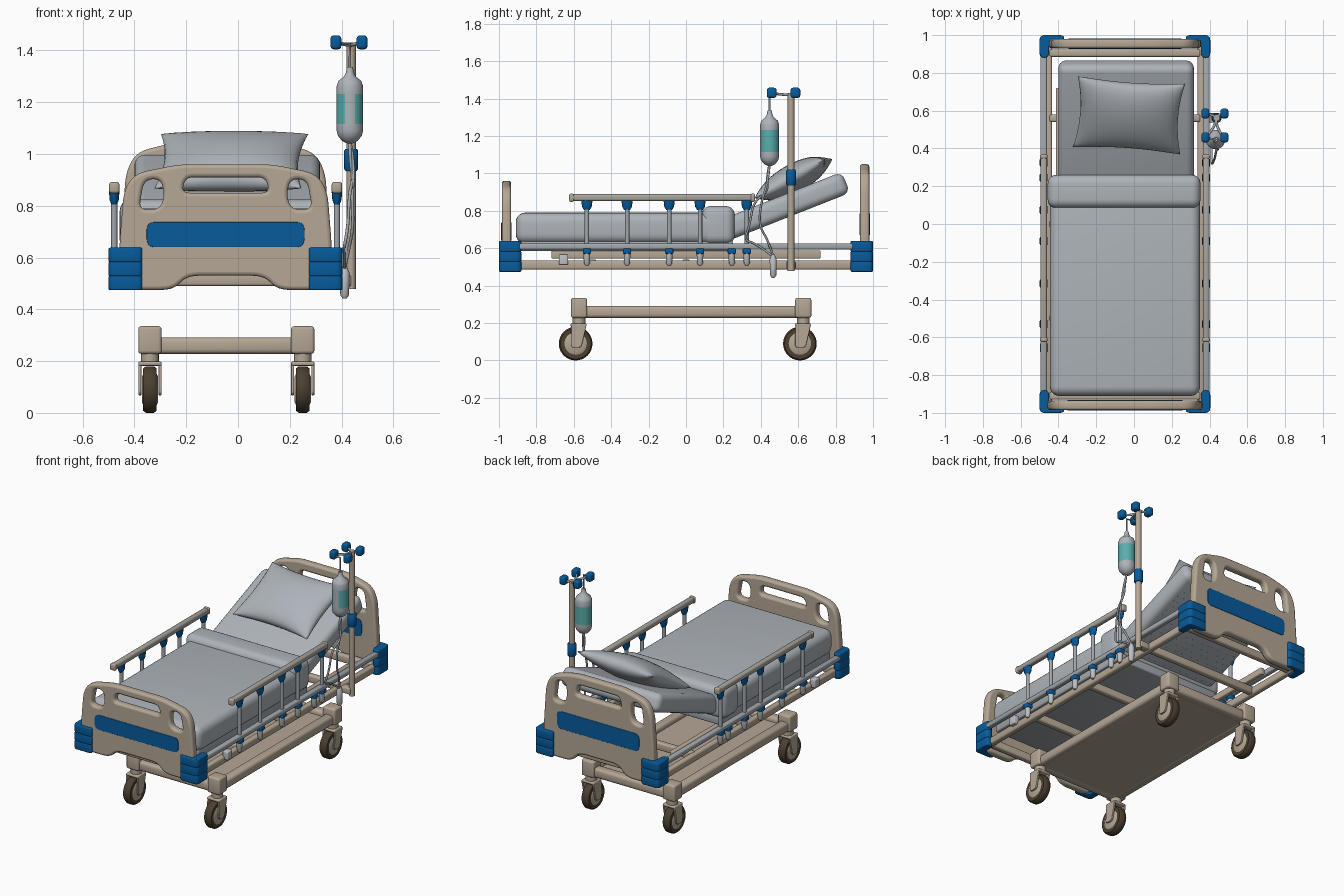
import bpy, bmesh, math
from mathutils import Matrix, Vector

if "Cube" in bpy.data.objects:
    bpy.data.objects.remove(bpy.data.objects["Cube"])

CX = -0.048  # the bed's own centre line


def material(name, rgb):
    m = bpy.data.materials.new(name)
    m.diffuse_color = (*rgb, 1)
    m.use_nodes = True
    m.node_tree.nodes["Principled BSDF"].inputs["Base Color"].default_value = m.diffuse_color
    return m


BEIGE = material("beige_paint", (0.46, 0.385, 0.30))
BLUE = material("blue_plastic", (0.002, 0.105, 0.33))
SHEET = material("grey_bedding", (0.42, 0.455, 0.49))
METAL = material("light_metal", (0.36, 0.39, 0.42))
PALE = material("pale_plastic", (0.52, 0.54, 0.56))
TAUPE = material("taupe_rail", (0.40, 0.375, 0.34))
TEAL = material("teal_label", (0.10, 0.43, 0.42))
TYRE = material("brown_tyre", (0.07, 0.05, 0.03))


def from_bmesh(name, bm, mat):
    me = bpy.data.meshes.new(name)
    bmesh.ops.recalc_face_normals(bm, faces=bm.faces)
    bm.to_mesh(me)
    bm.free()
    me.materials.append(mat)
    ob = bpy.data.objects.new(name, me)
    bpy.context.collection.objects.link(ob)
    return ob


def box(name, lo, hi, mat, r=0.0, rot=None, seg=3):
    bm = bmesh.new()
    bmesh.ops.create_cube(bm, size=1)
    lo, hi = Vector(lo), Vector(hi)
    bmesh.ops.scale(bm, vec=hi - lo, verts=bm.verts)
    if r:
        bmesh.ops.bevel(bm, geom=bm.edges[:], offset=r, segments=seg, profile=0.5, affect='EDGES')
    ob = from_bmesh(name, bm, mat)
    ob.location = (lo + hi) / 2
    if rot:
        ob.rotation_euler = rot
    return ob


def lathe(name, profile, loc, mat, seg=28, rot=None):
    bm = bmesh.new()
    rings = [[bm.verts.new((r * math.cos(2 * math.pi * i / seg), r * math.sin(2 * math.pi * i / seg), z))
              for i in range(seg)] for r, z in profile]
    for a, b in zip(rings, rings[1:]):
        for i in range(seg):
            j = (i + 1) % seg
            bm.faces.new((a[i], a[j], b[j], b[i]))
    bm.faces.new(rings[0])
    bm.faces.new(rings[-1])
    ob = from_bmesh(name, bm, mat)
    ob.location = loc
    if rot:
        ob.rotation_euler = rot
    return ob


def to_mesh(ob):
    bpy.ops.object.select_all(action='DESELECT')
    ob.select_set(True)
    bpy.context.view_layer.objects.active = ob
    bpy.ops.object.convert(target='MESH')


def tube(name, pts, radius, mat, smooth=False, res=4):
    cu = bpy.data.curves.new(name, 'CURVE')
    cu.dimensions = '3D'
    cu.bevel_depth, cu.bevel_resolution, cu.use_fill_caps = radius, res, True
    sp = cu.splines.new('NURBS' if smooth else 'POLY')
    sp.points.add(len(pts) - 1)
    for p, c in zip(sp.points, pts):
        p.co = (*c, 1)
    if smooth:
        sp.use_endpoint_u, sp.order_u, sp.resolution_u = True, 3, 6
    cu.materials.append(mat)
    ob = bpy.data.objects.new(name, cu)
    bpy.context.collection.objects.link(ob)
    to_mesh(ob)


def rounded(poly, r, n=5):
    out = []
    for i, p in enumerate(poly):
        p, a, b = Vector(p), Vector(poly[i - 1]), Vector(poly[(i + 1) % len(poly)])
        s = p + (a - p).normalized() * min(r, (a - p).length * 0.49)
        e = p + (b - p).normalized() * min(r, (b - p).length * 0.49)
        out += [s.lerp(p, t / n).lerp(p.lerp(e, t / n), t / n) for t in range(n + 1)]
    return out


def plate(name, loops, thick, bevel, loc, mat, rot=(0, 0, 0)):
    cu = bpy.data.curves.new(name, 'CURVE')
    cu.dimensions, cu.fill_mode = '2D', 'BOTH'
    cu.extrude, cu.bevel_depth, cu.bevel_resolution = thick / 2 - bevel, bevel, 2
    cu.offset = -bevel
    for pts in loops:
        sp = cu.splines.new('POLY')
        sp.points.add(len(pts) - 1)
        for p, c in zip(sp.points, pts):
            p.co = (c[0], c[1], 0, 1)
        sp.use_cyclic_u = True
    cu.materials.append(mat)
    ob = bpy.data.objects.new(name, cu)
    ob.location, ob.rotation_euler = loc, rot
    bpy.context.collection.objects.link(ob)
    to_mesh(ob)


def mirrored(half):
    return half + [(-x, z) for x, z in reversed(half)]


# Head and foot boards with openings and a blue panel
def board(name, y, k, w):
    def fit(pts):
        return [(x * w, 0.475 + (z - 0.475) * k) for x, z in pts]
    outer = mirrored([(0.15, 0.53), (0.2, 0.475), (0.41, 0.475), (0.41, 0.65), (0.393, 0.86), (0.35, 0.925), (0.18, 0.96)])
    slot = mirrored([(0.17, 0.85), (0.155, 0.91)])
    side = [(0.335, 0.785), (0.255, 0.785), (0.235, 0.84), (0.25, 0.905), (0.315, 0.9)]
    loops = [rounded(fit(outer), 0.05), rounded(fit(slot), 0.03), rounded(fit(side), 0.035),
             rounded(fit([(-x, z) for x, z in side]), 0.035)]
    up = (math.pi / 2, 0, 0)
    plate(name, loops, 0.05, 0.014, (CX, y, 0), BEIGE, up)
    panel = mirrored([(0.29, 0.64), (0.305, 0.66), (0.305, 0.72), (0.29, 0.737)])
    plate(name + "_panel", [rounded(fit(panel), 0.02)], 0.056, 0.002, (CX, y, 0), BLUE, up)


board("footboard", -0.96, 1.0, 1.0)
board("headboard", 0.955, 1.185, 0.98)

# Ribbed blue corner bumpers
for sx in (-1, 1):
    for sy in (-1, 1):
        pts = [(0, 0), (0.13, 0), (0.13, 0.03), (0.05, 0.04), (0.05, 0.12), (0, 0.12)]
        pts = [(sx * (0.452 - a), sy * (1 - b)) for a, b in pts]
        for k in range(3):
            plate("corner_bumper", [rounded(pts, 0.028)], 0.056, 0.006, (CX, 0, 0.502 + k * 0.054), BLUE)

# Bed frame: side rails, grey side bars, inner frame, cross bars
for s in (-1, 1):
    x = CX + s * 0.405
    box("side_rail", (x - 0.02, -0.95, 0.485), (x + 0.02, 0.95, 0.535), BEIGE, 0.012)
    x = CX + s * 0.43
    box("side_bar", (x - 0.018, -0.9, 0.592), (x + 0.018, 0.9, 0.626), METAL, 0.01)
    x = CX + s * 0.35
    box("inner_rail", (x - 0.015, -0.72, 0.545), (x + 0.015, 0.72, 0.588), BEIGE, 0.006)
for y in (-0.91, -0.5, 0.0, 0.56, 0.905):
    box("cross_bar", (CX - 0.4, y - 0.02, 0.49), (CX + 0.4, y + 0.02, 0.54), BEIGE, 0.01)
box("foot_platform", (CX - 0.38, -0.89, 0.585), (CX + 0.38, 0.25, 0.64), METAL, 0.01)

# Mattress, blanket fold, raised back section
box("mattress", (-0.445, -0.91, 0.625), (0.35, 0.22, 0.79), SHEET, 0.05, seg=5)
box("blanket_fold", (-0.457, 0.085, 0.622), (0.352, 0.26, 0.825), SHEET, 0.045, seg=5)
TILT = math.radians(21.5)
box("back_mattress", (-0.4, 0.17, 0.762), (0.317, 0.88, 0.882), SHEET, 0.04, (TILT, 0, 0), 5)
along = Vector((0, math.cos(TILT), math.sin(TILT)))
for i in range(15):
    c = Vector((CX, 0.23, 0.655)) + along * (0.04 * i)
    tube("back_slat", [c - Vector((0.32, 0, 0)), c + Vector((0.32, 0, 0))], 0.013, METAL, res=1)

# Pillow: two puffed sheets with pulled-in edges
bm = bmesh.new()
N = 18
for side in (-1, 1):
    grid = []
    for i in range(N + 1):
        row = []
        for j in range(N + 1):
            u, v = -math.cos(math.pi * i / N), -math.cos(math.pi * j / N)
            z = side * 0.078 * (max(0, (1 - u * u) * (1 - v * v))) ** 0.45
            row.append(bm.verts.new((u * 0.285 * (1 - 0.09 * (1 - v * v)), v * 0.215 * (1 - 0.11 * (1 - u * u)), z)))
        grid.append(row)
    for i in range(N):
        for j in range(N):
            bm.faces.new((grid[i][j], grid[i + 1][j], grid[i + 1][j + 1], grid[i][j + 1]))
bmesh.ops.remove_doubles(bm, verts=bm.verts, dist=0.0004)
pillow = from_bmesh("pillow", bm, SHEET)
pillow.matrix_world = (Matrix.Translation((-0.026, 0.575, 0.972)) @ Matrix.Rotation(math.radians(-4), 4, 'Z')
                       @ Matrix.Rotation(math.radians(29), 4, 'X'))

# Folding side guards
for s in (-1, 1):
    x = CX + s * 0.43
    box("guard_top_rail", (x - 0.018, -0.615, 0.852), (x + 0.018, 0.36, 0.89), TAUPE, 0.012)
    for y in (-0.612, 0.357):
        box("guard_rail_end", (x - 0.02, y - 0.013, 0.848), (x + 0.02, y + 0.013, 0.892), BEIGE, 0.01)
    for y in (-0.53, -0.315, -0.09, 0.075, 0.325):
        tube("guard_post", [(x, y, 0.55), (x, y, 0.82)], 0.012, METAL)
        cap = lathe("guard_cap", [(0.016, 0.805), (0.026, 0.822), (0.03, 0.855)], (x, y, 0), BLUE, 16)
        cap.scale.x = 0.68
    for y in (-0.53, -0.315, -0.09, 0.075, 0.245, 0.325):
        box("guard_bracket", (x - 0.021, y - 0.022, 0.57), (x + 0.021, y + 0.022, 0.598), BLUE, 0.006)
        lathe("guard_cup", [(0.008, 0.508), (0.016, 0.52), (0.018, 0.572)], (x, y, 0), PALE, 16)
    box("guard_latch", (x - 0.02, -0.68, 0.512), (x + 0.02, -0.63, 0.568), PALE, 0.006)

# Wheeled base
XS, YS = (-0.34, 0.25), (-0.572, 0.627)
for x in XS:
    box("base_side_tube", (x - 0.032, YS[0], 0.228), (x + 0.032, YS[1], 0.292), BEIGE, 0.018)
for y in YS:
    box("base_end_tube", (XS[0], y - 0.032, 0.228), (XS[1], y + 0.032, 0.292), BEIGE, 0.018)
box("base_plate", (XS[0], YS[0], 0.23), (XS[1], YS[1], 0.262), BEIGE)
for x in XS:
    for y in YS:
        box("base_post", (x - 0.045, y - 0.043, 0.228), (x + 0.045, y + 0.043, 0.335), BEIGE, 0.012)
        lathe("caster_stem", [(0.034, 0.185), (0.034, 0.235)], (x, y, 0), BEIGE, 20)
        wy, turn = y - 0.018, (0, math.pi / 2, 0)
        lathe("caster_tyre", [(0.062, -0.026), (0.082, -0.026), (0.09, -0.015), (0.09, 0.015),
                              (0.082, 0.026), (0.062, 0.026)], (x, wy, 0.09), TYRE, 32, turn)
        lathe("caster_hub", [(0.05, -0.031), (0.062, -0.025), (0.062, 0.025), (0.05, 0.031)], (x, wy, 0.09), BEIGE, 28, turn)
        box("caster_fork_top", (x - 0.045, y - 0.045, 0.182), (x + 0.045, y + 0.04, 0.198), BEIGE, 0.006)
        for s in (-1, 1):
            fork = rounded([(wy - 0.026, 0.068), (wy + 0.03, 0.068), (y + 0.042, 0.195), (y - 0.042, 0.195)], 0.02)
            plate("caster_fork", [fork], 0.012, 0.003, (x + s * 0.039, 0, 0), BEIGE,
                  Matrix(((0, 0, 1), (1, 0, 0), (0, 1, 0))).to_euler())

# Drip stand
PX, PY = 0.437, 0.562
tube("drip_pole", [(PX, PY, 0.478), (PX, PY, 1.43)], 0.018, BEIGE)
lathe("pole_clamp", [(0.022, 0.935), (0.027, 0.942), (0.027, 1.013), (0.022, 1.02)], (PX, PY, 0), BLUE)
box("pole_mount", (0.36, PY - 0.025, 0.49), (PX, PY + 0.025, 0.53), BEIGE, 0.006)
for hx, hy in ((0.378, 0.585), (0.479, 0.585), (0.378, 0.458), (0.479, 0.458)):
    box("hook_knob", (hx - 0.021, hy - 0.026, 1.404), (hx + 0.021, hy + 0.026, 1.458), BLUE, 0.013)
    tube("hook_arm", [(PX, PY, 1.42), (0.43, (PY + hy) / 2, 1.42), (hx, hy, 1.43)], 0.007, METAL, True)

# Drip bottle with teal label broken by a front strip
BX, BY = 0.432, 0.447
bottle = lathe("drip_bottle", [(0.01, 1.04), (0.03, 1.05), (0.046, 1.07), (0.051, 1.09), (0.051, 1.115), (0.051, 1.232),
                               (0.051, 1.262), (0.044, 1.282), (0.022, 1.3), (0.015, 1.315), (0.012, 1.335)],
               (BX, BY, 0), SHEET, 32)
bottle.data.materials.append(TEAL)
for f in bottle.data.polygons:
    if 1.115 < f.center.z < 1.232 and not (f.normal.y < 0 and abs(f.normal.x) < 0.33):
        f.material_index = 1
tube("bottle_hanger", [(BX, BY, 1.33), (BX, BY, 1.425), (0.378, BY + 0.01, 1.425)], 0.005, METAL)

# Drip line and chamber
tube("drip_line", [(BX, BY, 1.05), (BX, 0.43, 0.98), (0.445, 0.44, 0.9), (0.43, 0.36, 0.85), (0.425, 0.34, 0.72),
                   (0.41, 0.31, 0.64), (0.41, 0.37, 0.63), (0.412, 0.46, 0.56)], 0.006, METAL, True)
tube("drip_line_return", [(BX, BY, 1.05), (0.45, 0.44, 0.96), (0.44, 0.4, 0.84), (0.445, 0.39, 0.72),
                          (0.43, 0.44, 0.64), (0.412, 0.465, 0.56)], 0.006, METAL, True)
lathe("drip_chamber", [(0.008, 0.442), (0.017, 0.455), (0.019, 0.54), (0.008, 0.567)], (0.412, 0.466, 0), PALE, 18)

# Smooth shading with sharp edges kept
bpy.ops.object.select_all(action='SELECT')
bpy.context.view_layer.objects.active = pillow
bpy.ops.object.shade_smooth_by_angle(angle=math.radians(38))
